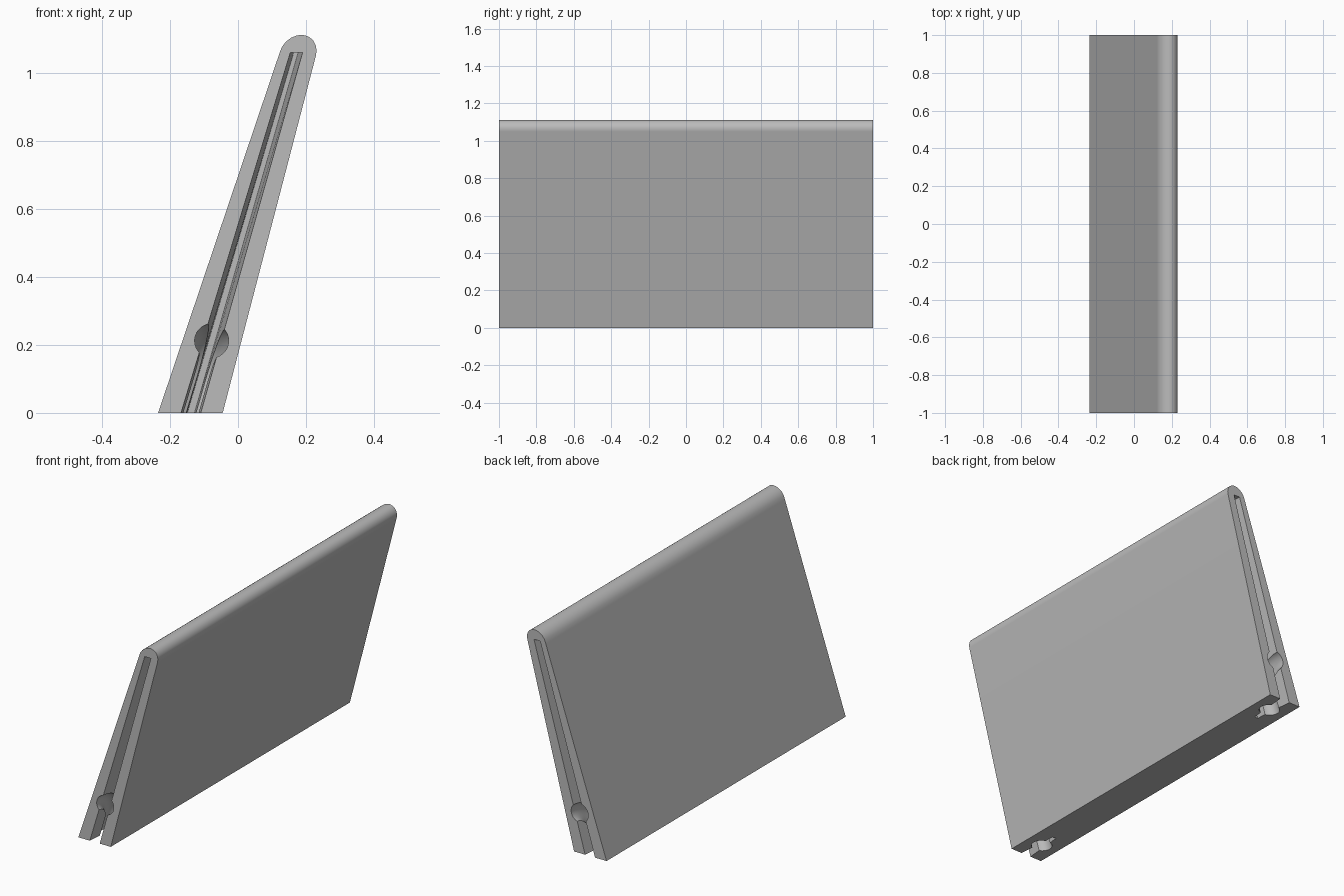
import bpy, bmesh, math
from mathutils import Vector

if "Cube" in bpy.data.objects:
    bpy.data.objects.remove(bpy.data.objects["Cube"], do_unlink=True)

grey = bpy.data.materials.new("plain grey")
grey.use_nodes = True
GREY = (0.5, 0.5, 0.5, 1.0)
grey.diffuse_color = GREY
grey.node_tree.nodes["Principled BSDF"].inputs["Base Color"].default_value = GREY


def loft(name, rings):
    """Closed solid through a list of equally long rings of points."""
    bm = bmesh.new()
    loops = [[bm.verts.new(p) for p in ring] for ring in rings]
    n = len(loops[0])
    for a, b in zip(loops, loops[1:]):
        for i in range(n):
            j = (i + 1) % n
            bm.faces.new((a[i], a[j], b[j], b[i]))
    bm.faces.new(loops[0][::-1])
    bm.faces.new(loops[-1])
    bmesh.ops.recalc_face_normals(bm, faces=bm.faces[:])
    mesh = bpy.data.meshes.new(name)
    bm.to_mesh(mesh)
    bm.free()
    mesh.materials.append(grey)
    obj = bpy.data.objects.new(name, mesh)
    bpy.context.collection.objects.link(obj)
    return obj


# Leaning slab with a rounded top edge
profile = [(-0.235, 0), (-0.045, 0), (0.229, 1.05), (0.231, 1.065), (0.229, 1.08),
           (0.221, 1.096), (0.207, 1.107), (0.19, 1.112), (0.173, 1.110),
           (0.156, 1.103), (0.14, 1.091), (0.128, 1.074), (0.121, 1.055)]
slab = loft("slanted_panel", [[(x, y, z) for x, z in profile] for y in (-1, 1)])

SLOT_TOP = 1.06
LEAN = 0.295
theta = math.atan(LEAN)


def slot_ring(y, bottom, top):
    """Slot outline at depth y, continued a little below the base."""
    low = -0.1
    x = [b + (t - b) * low / SLOT_TOP for b, t in zip(bottom, top)]
    return [(x[0], y, low), (x[1], y, low), (top[1], y, SLOT_TOP), (top[0], y, SLOT_TOP)]


def slot_cutter(side):
    mouth = ((-0.168, -0.110), (0.154, 0.190))
    floor = ((-0.149, -0.128), (0.164, 0.177))
    # The taper is carried past the end face so the mouth has its exact width at y = 1
    over = 0.1 / 0.22
    outer = [tuple(m + (m - f) * over for m, f in zip(mm, ff)) for mm, ff in zip(mouth, floor)]
    return loft("slot_cutter", [slot_ring(side * 1.1, *outer), slot_ring(side * 0.78, *floor)])


def duct_cutter(side, radius=0.05, bend=0.12, height=0.212, sides=32):
    """Round duct bending from the end face down to the base."""
    across = Vector((math.cos(theta), 0, -math.sin(theta)))
    up = Vector((math.sin(theta), 0, math.cos(theta)))
    path = [(1.08, height, 0.0)]
    for k in range(13):
        a = math.pi / 2 * k / 12
        path.append((1 - bend * math.sin(a), height - bend * (1 - math.cos(a)), a))
    path.append((1 - bend, -0.08, math.pi / 2))
    rings = []
    for y, z, a in path:
        centre = Vector((-0.14 + LEAN * z, side * y, z))
        normal = up * math.cos(a) - Vector((0, side, 0)) * math.sin(a)
        rings.append([centre + radius * (across * math.cos(t) + normal * math.sin(t))
                      for t in (2 * math.pi * i / sides for i in range(sides))])
    return loft("duct_cutter", rings)


# Cut a tapered slot and a duct at each end
bpy.ops.object.select_all(action='DESELECT')
bpy.context.view_layer.objects.active = slab
slab.select_set(True)
for side in (-1, 1):
    for make in (slot_cutter, duct_cutter):
        cutter = make(side)
        cutter.hide_render = True
        mod = slab.modifiers.new("cut", 'BOOLEAN')
        mod.operation = 'DIFFERENCE'
        mod.solver = 'EXACT'
        mod.object = cutter
        bpy.ops.object.modifier_apply(modifier=mod.name)
        bpy.data.objects.remove(cutter, do_unlink=True)

# Smooth roll and ducts, flat panels
bpy.ops.object.shade_smooth_by_angle(angle=math.radians(30))
weighted = slab.modifiers.new("flat_panels", 'WEIGHTED_NORMAL')
weighted.keep_sharp = True
